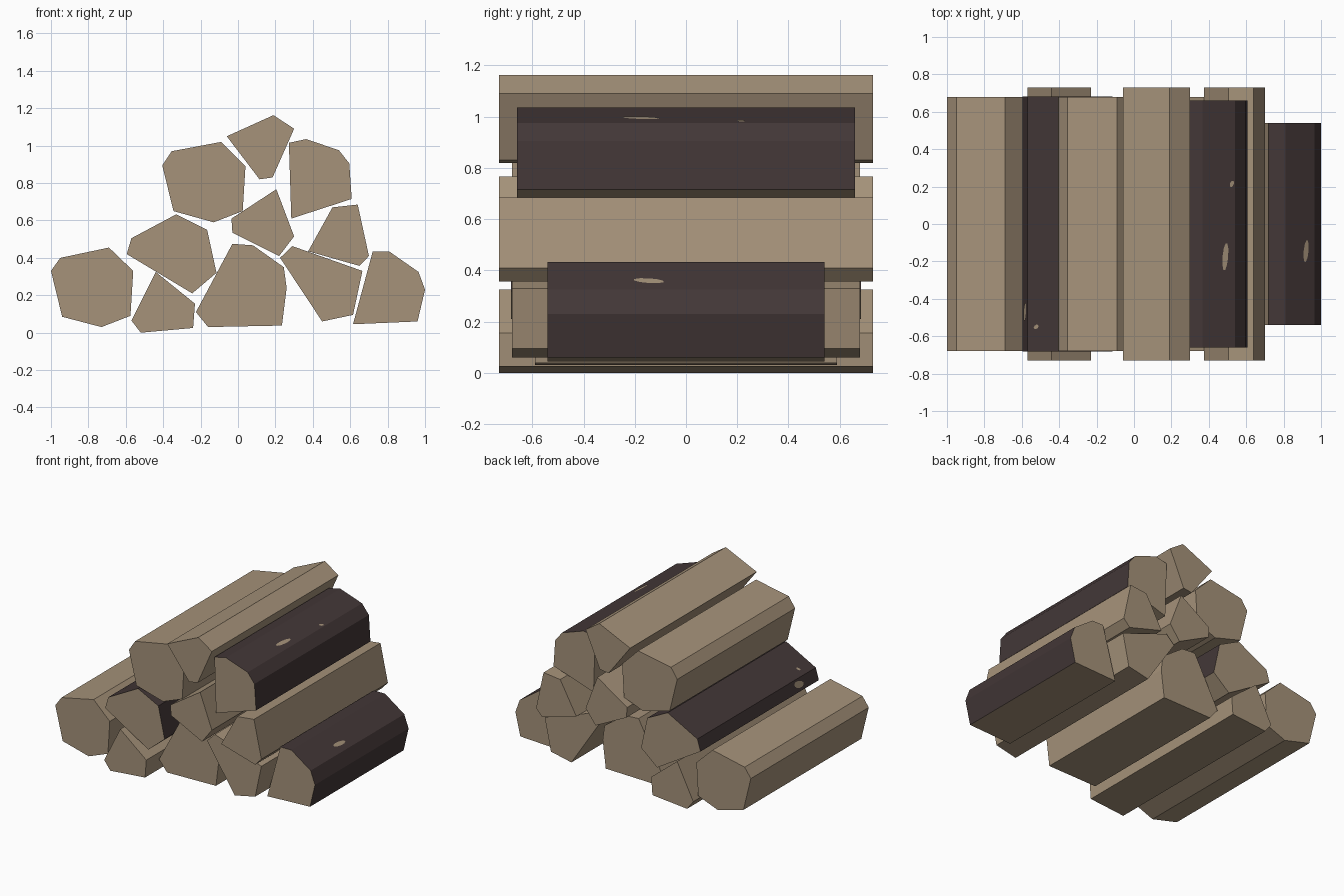
import bpy, bmesh, math
from mathutils import Vector

if "Cube" in bpy.data.objects:
    bpy.data.objects.remove(bpy.data.objects["Cube"])


def material(name, rgb):
    m = bpy.data.materials.new(name)
    m.diffuse_color = (*rgb, 1)
    m.use_nodes = True
    m.node_tree.nodes["Principled BSDF"].inputs["Base Color"].default_value = m.diffuse_color
    return m


WOOD = material("split_wood", (0.38, 0.29, 0.195))
BARK = material("dark_bark", (0.056, 0.038, 0.038))


def finish(bm, name, mats):
    me = bpy.data.meshes.new(name)
    bm.to_mesh(me)
    bm.free()
    for m in mats:
        me.materials.append(m)
    ob = bpy.data.objects.new(name, me)
    bpy.context.collection.objects.link(ob)
    return ob


def log(name, half, profile, bark_sides=0):
    """Prism along y from a clockwise (x, z) profile; first sides carry bark."""
    bm = bmesh.new()
    front = [bm.verts.new((x, -half, z)) for x, z in profile]
    back = [bm.verts.new((x, half, z)) for x, z in profile]
    bm.faces.new(front)
    bm.faces.new(back[::-1])
    n = len(profile)
    for i in range(n):
        j = (i + 1) % n
        f = bm.faces.new((front[i], back[i], back[j], front[j]))
        f.material_index = 1 if i < bark_sides else 0
    bmesh.ops.recalc_face_normals(bm, faces=bm.faces)
    finish(bm, name, (WOOD, BARK))


def chip(name, profile, side, t, y, width, length):
    """Thin spot of bare wood on one bark side."""
    a = Vector((profile[side][0], 0, profile[side][1]))
    b = Vector((profile[side + 1][0], 0, profile[side + 1][1]))
    u = (b - a).normalized()
    normal = Vector((-u.z, 0, u.x))
    c = a.lerp(b, t) + Vector((0, y, 0)) + normal * 0.003
    bm = bmesh.new()
    ring = []
    for k in range(10):
        ang = math.tau * k / 10
        s = math.sin(ang)
        ring.append(bm.verts.new(c + u * width * (math.cos(ang) + 0.4 * s)
                                 + Vector((0, length * s, 0))))
    f = bm.faces.new(ring)
    f.normal_update()
    if f.normal.dot(normal) < 0:
        f.normal_flip()
    finish(bm, name, (WOOD,))


# Bottom row
log("bottom_log_far_left", 0.68, [(-1, .33), (-.95, .40), (-.69, .455), (-.56, .33),
                                  (-.575, .09), (-.73, .03), (-.94, .085)])
log("bottom_log_left", 0.73, [(-.44, .325), (-.23, .155), (-.24, .025), (-.52, 0), (-.57, .065)])
log("bottom_log_middle", 0.59, [(-.03, .475), (.08, .467), (.245, .35), (.26, .24),
                                (.235, .038), (-.16, .03), (-.225, .11)])
log("bottom_log_right", 0.68, [(.29, .463), (.665, .33), (.615, .095), (.45, .06), (.225, .40)])
right_bark = [(.72, .433), (.81, .433), (.965, .325), (1, .23), (.96, .06), (.615, .045)]
log("bottom_bark_log", 0.54, right_bark, 4)

# Middle row
left_bark = [(-.595, .42), (-.57, .505), (-.33, .633), (-.165, .55), (-.115, .32), (-.245, .21)]
log("middle_bark_log", 0.683, left_bark, 4)
log("middle_log_centre", 0.73, [(.205, .767), (.30, .515), (.22, .41), (-.03, .535), (-.035, .61)])
log("middle_log_right", 0.73, [(.505, .67), (.64, .685), (.70, .41), (.65, .357), (.375, .435)])

# Top row
log("top_log_left", 0.68, [(-.09, 1.02), (.04, .89), (.025, .65), (-.13, .59),
                           (-.345, .65), (-.405, .895), (-.355, .97)])
log("top_log_centre", 0.73, [(.19, 1.163), (.30, 1.09), (.185, .83), (.115, .82), (-.06, 1.05)])
top_bark = [(.272, 1.015), (.365, 1.035), (.54, .975), (.595, .905), (.608, .715), (.285, .61)]
log("top_bark_log", 0.66, top_bark, 4)

# Bare spots in the bark
chip("top_chip_large", top_bark, 1, .70, -.175, .016, .075)
chip("top_chip_small", top_bark, 1, .90, .215, .011, .017)
chip("bottom_chip", right_bark, 1, .70, -.145, .016, .06)
chip("left_edge_chip", left_bark, 0, .55, -.47, .025, .05)
chip("left_top_chip", left_bark, 1, .20, -.55, .014, .012)
